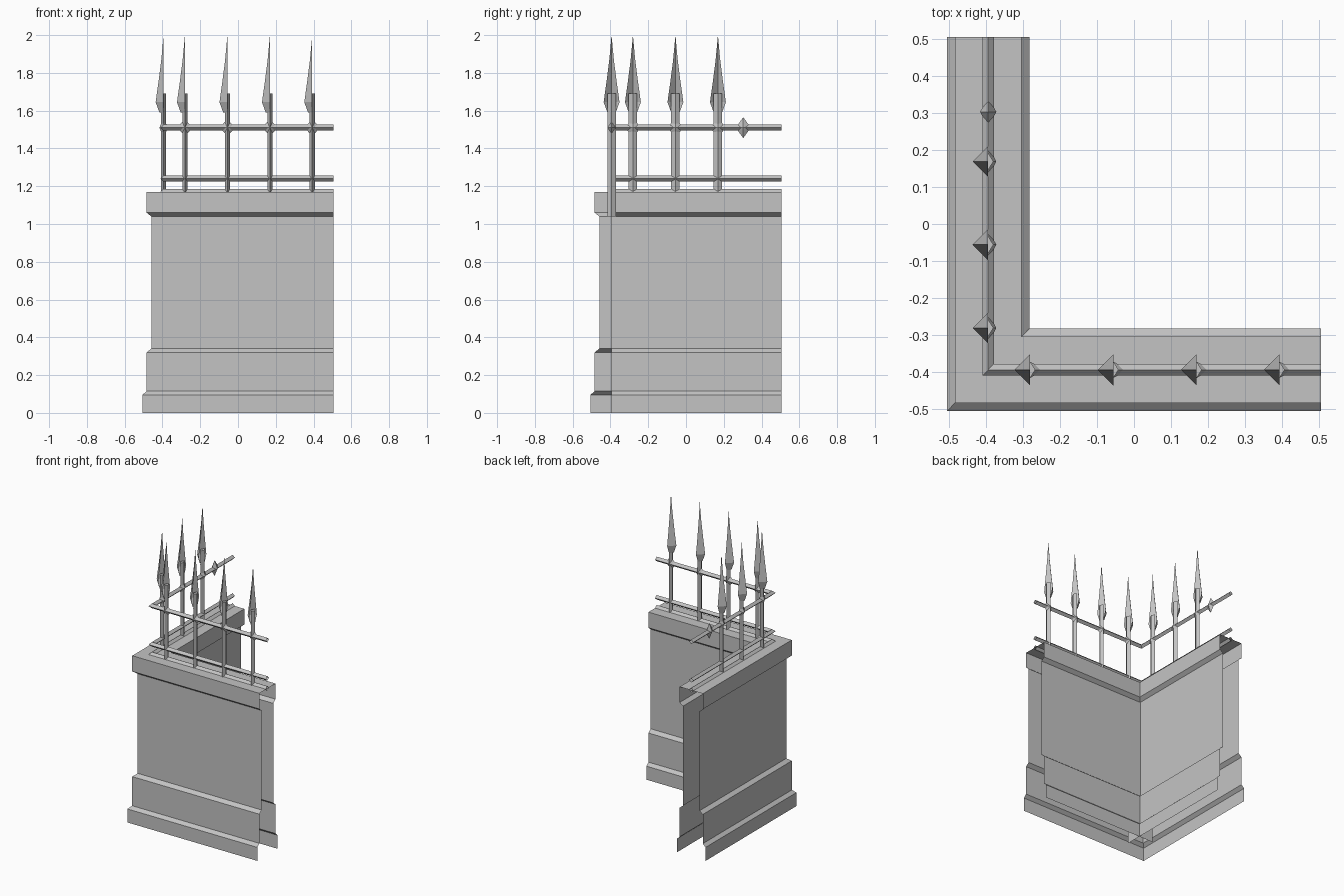
import bpy
import bmesh
from math import cos, sin, pi

cube = bpy.data.objects.get("Cube")
if cube:
    bpy.data.objects.remove(cube, do_unlink=True)

C = -0.394    # centre line of both wall arms
E = 0.505     # open end of both arms
TOP = 1.17    # top of the wall

stone = bpy.data.materials.new("plain grey")
stone.use_nodes = True
grey = (0.55, 0.55, 0.55, 1)
stone.diffuse_color = grey
stone.node_tree.nodes["Principled BSDF"].inputs["Base Color"].default_value = grey


def skin(name, columns, closed=False, cap=False):
    """Surface through columns of points, open or closed around each column."""
    bm = bmesh.new()
    cols = [[bm.verts.new(p) for p in col] for col in columns]
    n = len(cols[0])
    for a, b in zip(cols, cols[1:]):
        for j in range(n if closed else n - 1):
            k = (j + 1) % n
            bm.faces.new((a[j], b[j], b[k], a[k]))
    if cap:
        bm.faces.new(cols[-1])
        bm.faces.new(cols[0][::-1])
    bmesh.ops.remove_doubles(bm, verts=bm.verts, dist=0.0001)
    mesh = bpy.data.meshes.new(name)
    bm.to_mesh(mesh)
    bm.free()
    mesh.materials.append(stone)
    obj = bpy.data.objects.new(name, mesh)
    bpy.context.collection.objects.link(obj)
    return obj


def corner_sweep(name, profile, closed=False):
    """Sweep (outward offset, height) along both arms with a mitred corner."""
    return skin(name, [[(C - d, E, z) for d, z in profile],
                       [(C - d, C - d, z) for d, z in profile],
                       [(E, C - d, z) for d, z in profile]], closed)


def upright(name, x, y, levels, angles, closed=True, cap=False):
    """Stack of faceted rings given as (x radius, y radius, height)."""
    rings = [[(x + rx * cos(a), y + ry * sin(a), z) for a in angles]
             for rx, ry, z in levels]
    # rings run upwards, so reverse each to keep normals outward
    return skin(name, [r[::-1] for r in rings], closed, False) if not cap else \
        skin(name, [r[::-1] for r in rings][::-1][::-1], closed, True)


# Wall: moulded outer shell, and two inner sheets that cross inside the corner
moulding = [(0.112, 0), (0.112, 0.095), (0.09, 0.115), (0.09, 0.32),
            (0.065, 0.34), (0.065, 1.04), (0.09, 1.06), (0.09, TOP), (0, TOP)]
corner_sweep("outer_wall", moulding)
skin("side_inner_wall", [[(C + d, y, z) for d, z in moulding] for y in (C, E)])
skin("front_inner_wall", [[(x, C + d, z) for d, z in moulding] for x in (E, C)])

# Diamond section rails
R = 0.016
for name, z in (("bottom_rail", TOP), ("lower_rail", 1.24), ("upper_rail", 1.51)):
    corner_sweep(name, [(R, z), (0, z + R), (-R, z), (0, z - R)], True)

# Posts with spear heads
quarter = [i * pi / 2 for i in range(4)]
spear = [(r, r, z) for r, z in ((0.022, 1.59), (0.042, 1.645), (0.026, 1.76),
                                (0.012, 1.87), (0, 2.0))]
stations = (-0.281, -0.056, 0.169, 0.393)
posts = [("front", s, C) for s in stations] + [("side", C, s) for s in stations[:3]]
for row, x, y in posts:
    upright(row + "_post", x, y, [(0.014, 0.0225, 1.04), (0.014, 0.0225, 1.69)],
            quarter, cap=True)
    upright(row + "_spear_head", x, y, spear, quarter[1:], closed=False)

# Diamond knots on the upper rail, the last one standing free of any post
knots = posts + [("side", C, 0.303)]
for row, x, y in knots:
    rx, ry, h = (0.041, 0.022, 0.045) if row == "front" else (0.022, 0.04, 0.055)
    upright(row + "_knot", x, y, [(0, 0, 1.51 - h), (rx, ry, 1.51), (0, 0, 1.51 + h)],
            quarter)
